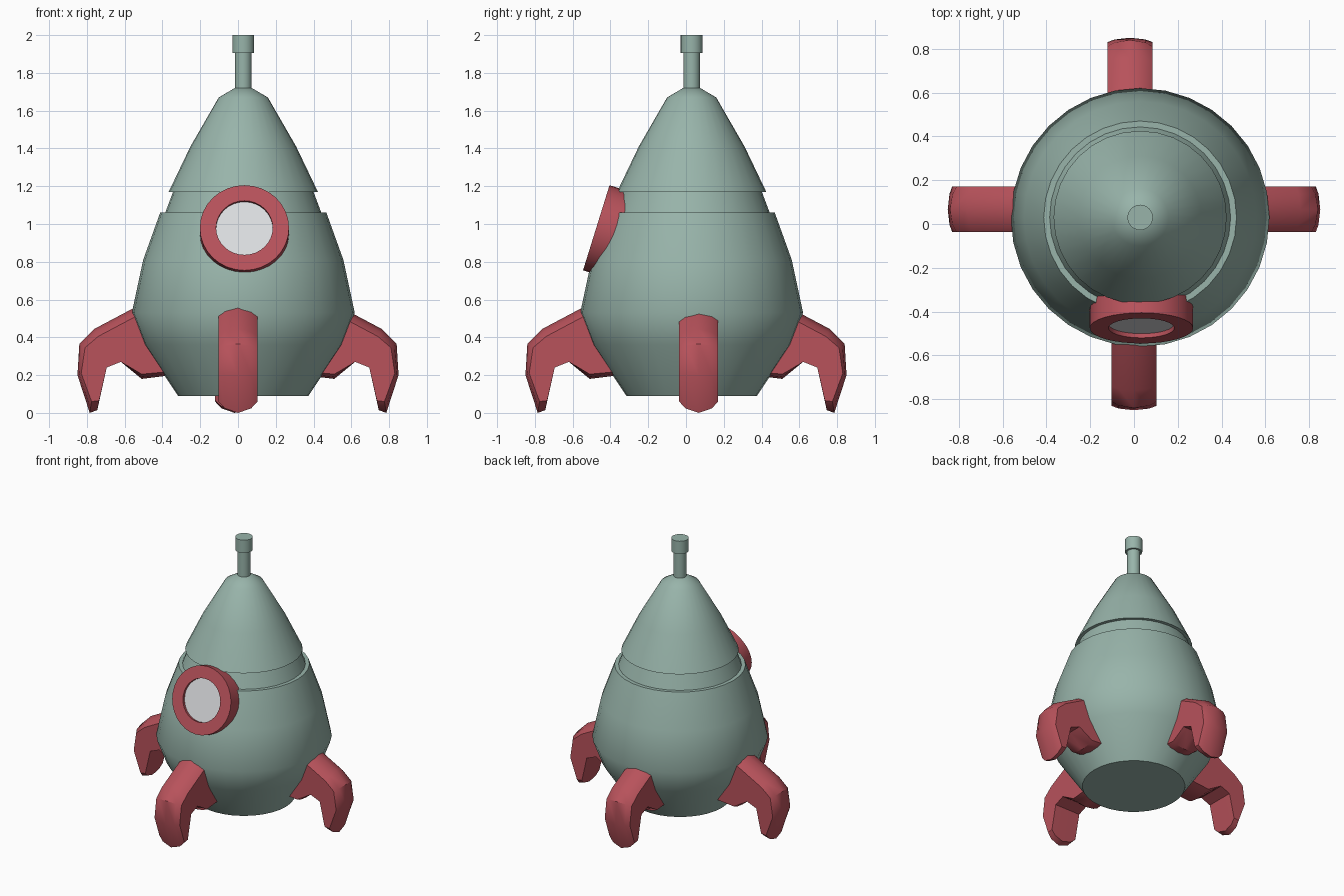
import bpy, bmesh, math
from mathutils import Matrix, Vector

if "Cube" in bpy.data.objects:
    bpy.data.objects.remove(bpy.data.objects["Cube"])


def material(name, rgb):
    m = bpy.data.materials.new(name)
    m.diffuse_color = (*rgb, 1)
    m.use_nodes = True
    m.node_tree.nodes["Principled BSDF"].inputs["Base Color"].default_value = m.diffuse_color
    return m


GREEN = material("sage green", (0.314, 0.456, 0.402))
RED = material("dusty red", (0.479, 0.085, 0.105))
GLASS = material("pale grey glass", (0.72, 0.73, 0.75))
CX, CY = 0.028, 0.03          # axis of the hull


def finish(name, bm, mat, matrix=Matrix(), angle=40):
    bmesh.ops.recalc_face_normals(bm, faces=bm.faces)
    me = bpy.data.meshes.new(name)
    bm.to_mesh(me)
    bm.free()
    me.transform(matrix)
    me.materials.append(mat)
    ob = bpy.data.objects.new(name, me)
    bpy.context.collection.objects.link(ob)
    bpy.ops.object.select_all(action='DESELECT')
    ob.select_set(True)
    bpy.context.view_layer.objects.active = ob
    bpy.ops.object.shade_smooth_by_angle(angle=math.radians(angle))
    return ob


def lathe(name, profile, mat, matrix, sides=32, closed=False):
    """Revolve (radius, height) points round z; open profiles get end caps."""
    bm = bmesh.new()
    rings = []
    for r, z in profile:
        rings.append([bm.verts.new((r * math.cos(math.tau * i / sides),
                                    r * math.sin(math.tau * i / sides), z))
                      for i in range(sides)])
    pairs = list(zip(rings, rings[1:]))
    if closed:
        pairs.append((rings[-1], rings[0]))
    else:
        bm.faces.new(rings[0])
        bm.faces.new(rings[-1])
    for a, b in pairs:
        for i in range(sides):
            j = (i + 1) % sides
            bm.faces.new((a[i], a[j], b[j], b[i]))
    return finish(name, bm, mat, matrix)


axis = Matrix.Translation((CX, CY, 0))

# Hull with a ledge and recessed neck, nose cone, antenna
lathe("hull", [(0.345, 0.09), (0.525, 0.36), (0.59, 0.53), (0.53, 0.81),
               (0.44, 1.06), (0.413, 1.06), (0.37, 1.175)], GREEN, axis)
lathe("nose_cone", [(0.395, 1.17), (0.28, 1.41), (0.13, 1.67), (0.045, 1.72)],
      GREEN, axis)
lathe("antenna", [(0.044, 1.70), (0.044, 1.905), (0.058, 1.905), (0.058, 2.0)],
      GREEN, axis, 24)

# Round window, tilted to follow the hull
normal = Vector((0, -0.955, 0.297))
tilt = (Matrix.Translation((0.034, -0.475, 0.98))
        @ normal.to_track_quat('Z', 'Y').to_matrix().to_4x4())
lathe("window_ring", [(0.15, -0.15), (0.236, -0.15), (0.236, 0), (0.15, 0)],
      RED, tilt, closed=True)
lathe("window_glass", [(0.153, -0.06), (0.153, -0.02)], GLASS, tilt)

# Leg outlines (distance out, height): along the centre ridge and at the sides
RIDGE = [(0.42, 0.625), (0.76, 0.445), (0.84, 0.365), (0.85, 0.20),
         (0.785, 0.0), (0.745, 0.015), (0.695, 0.24), (0.62, 0.27),
         (0.51, 0.18), (0.35, 0.20)]
SIDE = [(0.42, 0.575), (0.74, 0.405), (0.81, 0.345), (0.83, 0.21),
        (0.775, 0.06), (0.735, 0.065), (0.695, 0.24), (0.62, 0.27),
        (0.51, 0.205), (0.35, 0.22)]


def leg(name, turn, offset):
    bm = bmesh.new()
    slices = []
    # width position and how far the outline is pulled in to the side shape
    for u, t in ((-0.103, 1), (-0.07, 0.4), (0, 0), (0.07, 0.4), (0.103, 1)):
        slices.append([bm.verts.new((p[0] + (q[0] - p[0]) * t, u,
                                     p[1] + (q[1] - p[1]) * t))
                       for p, q in zip(RIDGE, SIDE)])
    bm.faces.new(slices[0])
    bm.faces.new(slices[-1])
    n = len(RIDGE)
    for a, b in zip(slices, slices[1:]):
        for i in range(n):
            j = (i + 1) % n
            bm.faces.new((a[i], a[j], b[j], b[i]))
    finish(name, bm, RED, Matrix.Translation(offset)
           @ Matrix.Rotation(math.radians(turn), 4, 'Z'))


# Four legs, each slightly off centre
leg("right_leg", 0, (0, 0.067, 0))
leg("back_leg", 90, (-0.018, 0, 0))
leg("left_leg", 180, (0, 0.067, 0))
leg("front_leg", 270, (0, 0, 0))
